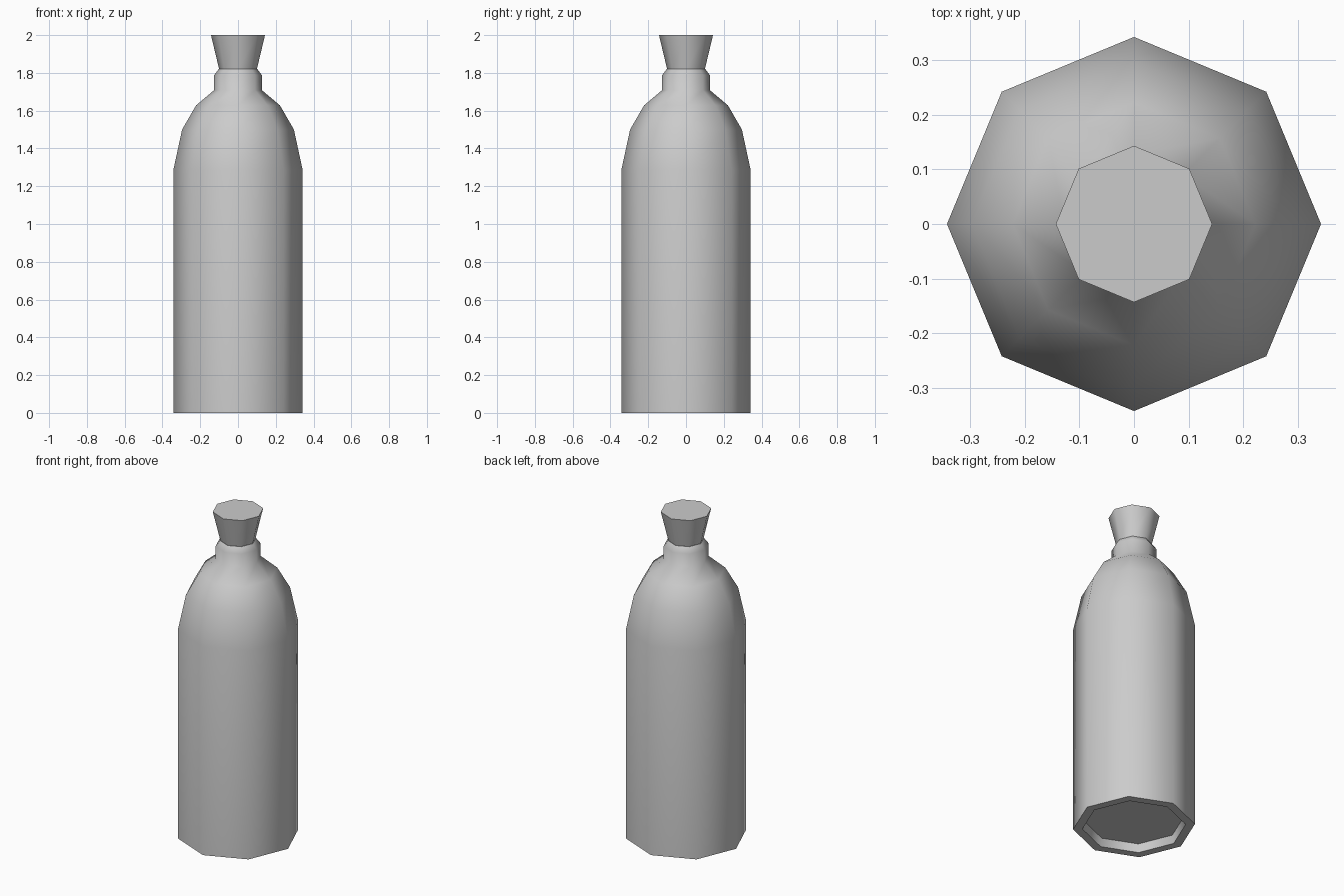
import bpy, bmesh, math

if "Cube" in bpy.data.objects:
    bpy.data.objects.remove(bpy.data.objects["Cube"])

SIDES = 8


def lathe(name, profile):
    """Revolve an (r, z) profile into an eight-sided closed solid."""
    bm = bmesh.new()
    rings = []
    for r, z in profile:
        rings.append([bm.verts.new((r * math.cos(2 * math.pi * i / SIDES),
                                    r * math.sin(2 * math.pi * i / SIDES), z))
                      for i in range(SIDES)])
    for a, b in zip(rings, rings[1:]):
        for i in range(SIDES):
            j = (i + 1) % SIDES
            bm.faces.new((a[i], a[j], b[j], b[i]))
    bm.faces.new(rings[0])
    bm.faces.new(rings[-1])
    bmesh.ops.recalc_face_normals(bm, faces=bm.faces)
    mesh = bpy.data.meshes.new(name)
    bm.to_mesh(mesh)
    bm.free()
    obj = bpy.data.objects.new(name, mesh)
    bpy.context.collection.objects.link(obj)
    bpy.ops.object.select_all(action='DESELECT')
    obj.select_set(True)
    bpy.context.view_layer.objects.active = obj
    bpy.ops.object.shade_smooth_by_angle(angle=math.radians(52))
    return obj


# Bottle: recessed base, straight body, rounded shoulder, short neck
lathe("bottle", [
    (0.28, 0.05), (0.29, 0.0), (0.342, 0.0), (0.342, 1.287),
    (0.296, 1.50), (0.222, 1.628), (0.127, 1.708),
    (0.127, 1.787), (0.102, 1.82),
])

# Stopper: tapered plug, wider at the top
lathe("stopper", [(0.10, 1.82), (0.143, 2.0)])
